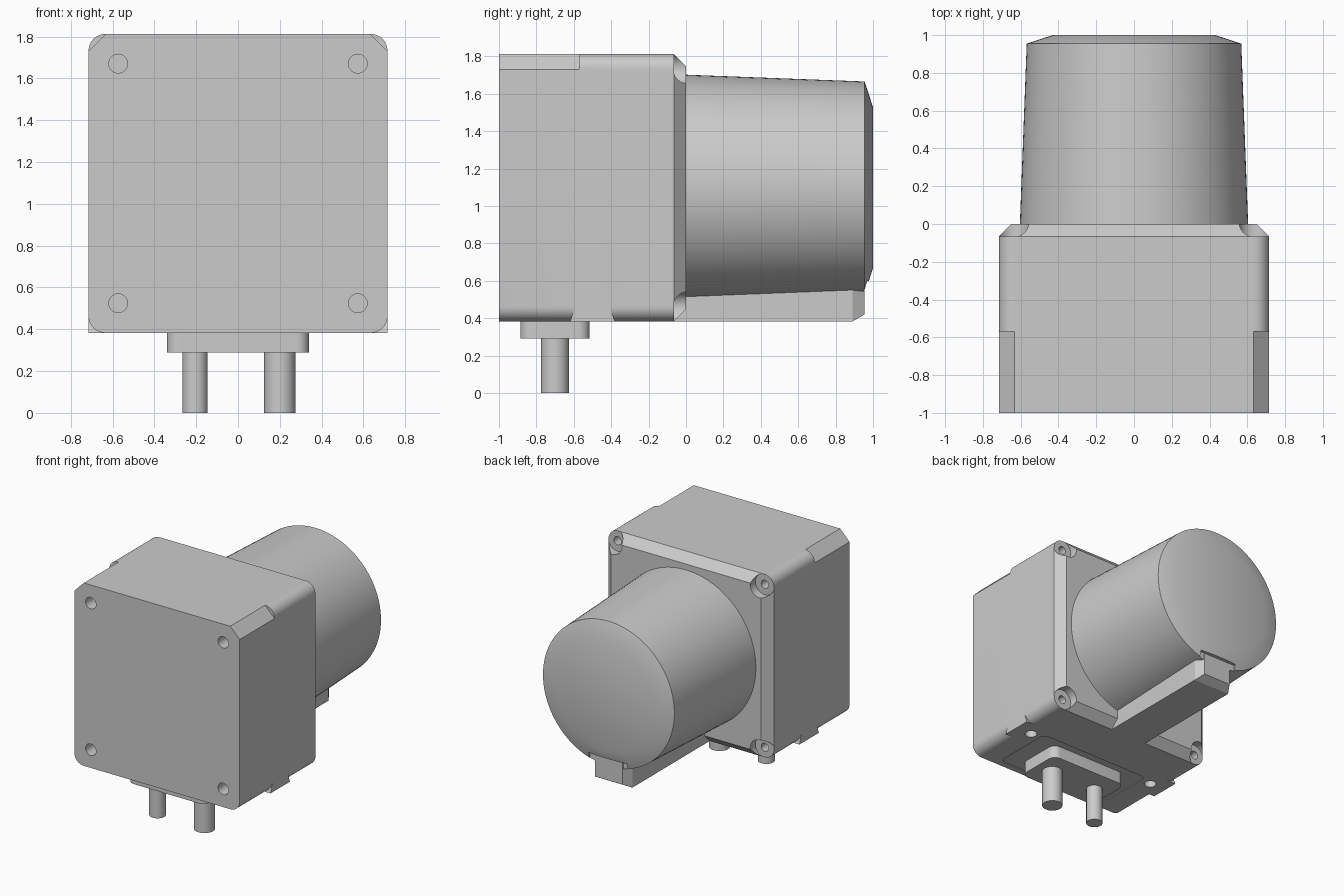
import bpy, bmesh, math
from mathutils import Vector, Matrix

if "Cube" in bpy.data.objects:
    bpy.data.objects.remove(bpy.data.objects["Cube"])

grey = bpy.data.materials.new("plain_grey")
grey.use_nodes = True
colour = (0.6, 0.6, 0.6, 1)
grey.diffuse_color = colour
grey.node_tree.nodes["Principled BSDF"].inputs["Base Color"].default_value = colour

CZ = 1.0975          # height of the motor axis
HALF = 0.715         # half width of the housing
BOTTOM = CZ - HALF


def rounded(hx, hy, r, steps=8):
    """Rounded rectangle outline about the origin."""
    pts = []
    for q, (sx, sy) in enumerate([(1, 1), (-1, 1), (-1, -1), (1, -1)]):
        for i in range(steps + 1):
            a = math.pi / 2 * (q + i / steps)
            pts.append((sx * (hx - r) + r * math.cos(a), sy * (hy - r) + r * math.sin(a)))
    return pts


def circle(r, n=24):
    return [(r * math.cos(2 * math.pi * i / n), r * math.sin(2 * math.pi * i / n)) for i in range(n)]


def loft(name, sections, axis="Z", centre=(0, 0, 0)):
    """Skin matching outlines placed along an axis: [(position, outline), ...]."""
    bm = bmesh.new()
    loops = []
    for t, outline in sections:
        ring = []
        for u, v in outline:
            p = Vector((u, v, t) if axis == "Z" else (u, t, v))
            ring.append(bm.verts.new(p + Vector(centre)))
        loops.append(ring)
    for a, b in zip(loops, loops[1:]):
        for i in range(len(a)):
            j = (i + 1) % len(a)
            bm.faces.new((a[i], a[j], b[j], b[i]))
    bm.faces.new(loops[0])
    bm.faces.new(loops[-1])
    bmesh.ops.recalc_face_normals(bm, faces=bm.faces)
    mesh = bpy.data.meshes.new(name)
    bm.to_mesh(mesh)
    bm.free()
    mesh.materials.append(grey)
    obj = bpy.data.objects.new(name, mesh)
    bpy.context.collection.objects.link(obj)
    return obj


def box(name, lo, hi):
    outline = [(lo[0], lo[1]), (hi[0], lo[1]), (hi[0], hi[1]), (lo[0], hi[1])]
    return loft(name, [(lo[2], outline), (hi[2], outline)])


def combine(obj, tools, operation="DIFFERENCE"):
    """Apply booleans, then remove the helper tools."""
    bpy.context.view_layer.objects.active = obj
    for tool in tools:
        tool.hide_render = True
        mod = obj.modifiers.new("cut", "BOOLEAN")
        mod.operation, mod.object, mod.solver = operation, tool, "EXACT"
        bpy.ops.object.modifier_apply(modifier=mod.name)
        bpy.data.objects.remove(tool)


def smooth(obj):
    bpy.ops.object.select_all(action="DESELECT")
    obj.select_set(True)
    bpy.context.view_layer.objects.active = obj
    bpy.ops.object.shade_smooth_by_angle(angle=math.radians(30))


# Housing with rounded long edges and a chamfered back rim
outer = rounded(HALF, HALF, 0.08)
rim = rounded(HALF - 0.065, HALF - 0.065, 0.03)
housing = loft("housing", [(-1, outer), (-0.065, outer), (0, rim)], "Y", (0, 0, CZ))

# Square pads at the lower edges, flared towards the bottom
pads = []
for s in (-1, 1):
    x0, x1 = sorted((s * 0.55, s * HALF))
    lower = [(x0, -0.62), (x1, -0.62), (x1, -0.38), (x0, -0.38)]
    upper = [(x0, -0.59), (x1, -0.59), (x1, -0.41), (x0, -0.41)]
    pads.append(loft("pad", [(BOTTOM, lower), (BOTTOM + 0.09, upper)]))
combine(housing, pads, "UNION")

cutters = []
for s in (-1, 1):
    # Flat cuts on the upper front edges, with one rounded inner corner
    flat = [(-1.1, -0.1), (-0.62, -0.1)]
    flat += [(-0.62 + 0.05 * math.sin(a), -0.05 - 0.05 * math.cos(a))
             for a in [math.pi / 2 * i / 6 for i in range(1, 7)]]
    flat += [(-0.57, 0.1), (-1.1, 0.1)]
    cut = loft("flat_cut", [(0, flat), (0.2, flat)])
    turn = Matrix(((0, -s * 0.7071, s * 0.7071), (1, 0, 0), (0, 0.7071, 0.7071)))
    mid = Vector((s * (HALF - 0.041), 0, CZ + HALF - 0.041))
    for v in cut.data.vertices:
        v.co = turn @ v.co + mid
    bm = bmesh.new()
    bm.from_mesh(cut.data)
    bmesh.ops.recalc_face_normals(bm, faces=bm.faces)
    bm.to_mesh(cut.data)
    bm.free()
    cutters.append(cut)
    # Mounting holes under the pads
    hole = circle(0.045)
    cutters.append(loft("pad_hole", [(BOTTOM - 0.1, hole), (BOTTOM + 0.1, hole)], "Z", (s * 0.575, -0.5, 0)))
    for t in (-1, 1):
        # Front holes, back screw seats and screw holes
        front = (s * 0.573, 0, CZ + t * 0.573)
        back = (s * 0.637, 0, CZ + t * 0.637)
        for r, y0, y1, c in ((0.045, -1.1, -0.88, front), (0.082, -0.065, 0.1, back),
                             (0.032, -0.14, 0.1, back)):
            cutters.append(loft("hole", [(y0, circle(r)), (y1, circle(r))], "Y", c))
# Shallow recess around the cable entry
recess = rounded(0.49, 0.25, 0.05)
cutters.append(loft("recess", [(BOTTOM - 0.1, recess), (BOTTOM + 0.006, recess)], "Z", (0, -0.7, 0)))
combine(housing, cutters)
smooth(housing)

# Tapered motor drum with a shallow conical cap, notched above the foot
drum = loft("motor_drum", [(-0.02, circle(0.605, 96)), (0.955, circle(0.568, 96)),
                           (1, circle(0.43, 96))], "Y", (0, 0, CZ))
combine(drum, [box("notch", (-0.165, 0.95, 0.3), (0.165, 1.1, 0.6))])
smooth(drum)

# Support foot under the drum with a chamfered end
W = 0.16
full = [(-W, BOTTOM), (W, BOTTOM), (W, 0.59), (-W, 0.59)]
end = [(0.04 - W, 0.42), (W - 0.04, 0.42), (W - 0.04, 0.59), (0.04 - W, 0.59)]
loft("support_foot", [(-0.1, full), (0.89, full), (0.955, end)], "Y")

# Cable entry block and the two cables
plate = rounded(0.34, 0.185, 0.06)
smooth(loft("cable_block", [(0.29, plate), (BOTTOM + 0.02, plate)], "Z", (0, -0.7, 0)))
for name, x, r in (("thin_cable", -0.205, 0.06), ("thick_cable", 0.2, 0.075)):
    smooth(loft(name, [(0, circle(r, 32)), (0.3, circle(r, 32))], "Z", (x, -0.7, 0)))
